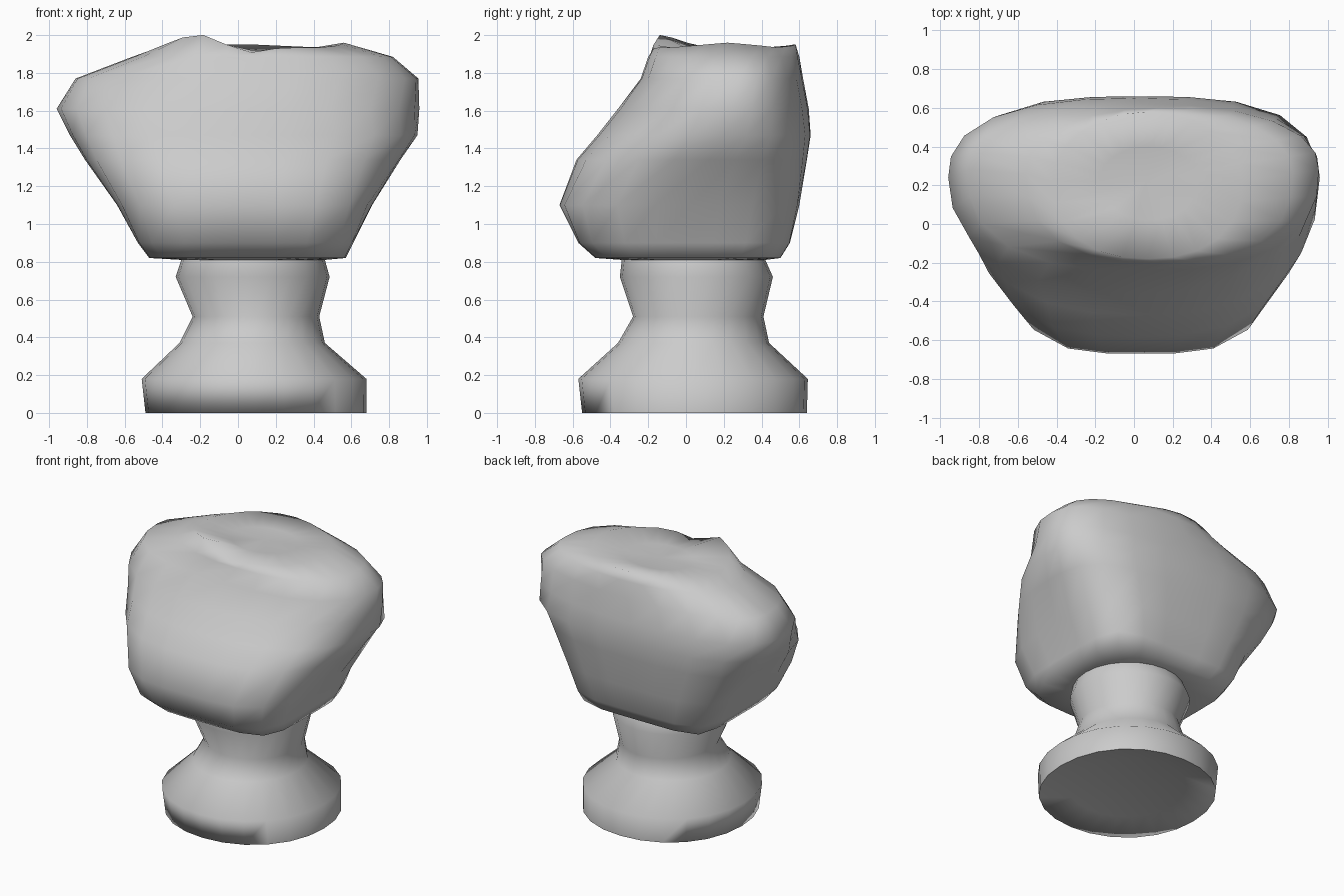
import bpy, bmesh, math

if "Cube" in bpy.data.objects:
    bpy.data.objects.remove(bpy.data.objects["Cube"])

SEG = 24


def section(x0, x1, y0, y1, yw, nf, nb, z):
    """Closed outline: widest at y = yw, separate roundness for front and back."""
    xc, pts = (x0 + x1) / 2, []
    for i in range(SEG):
        a = 2 * math.pi * i / SEG
        c, s = math.cos(a), math.sin(a)
        n = nb if s >= 0 else nf
        r = (abs(c) ** n + abs(s) ** n) ** (-1 / n)
        pts.append([xc + (x1 - x0) / 2 * c * r,
                    yw + ((y1 - yw) if s >= 0 else (yw - y0)) * s * r, z])
    return pts


def loft(name, sections, cap_start=None, cap_end=None, angle=100):
    bm = bmesh.new()
    rings = [[bm.verts.new(p) for p in sec] for sec in sections]
    for a, b in zip(rings, rings[1:]):
        for i in range(SEG):
            j = (i + 1) % SEG
            bm.faces.new((a[i], a[j], b[j], b[i]))
    for ring, cap in ((rings[0], cap_start), (rings[-1], cap_end)):
        if cap:
            tip = bm.verts.new(cap)
            for i in range(SEG):
                bm.faces.new((ring[i], ring[(i + 1) % SEG], tip))
    bmesh.ops.recalc_face_normals(bm, faces=bm.faces)
    mesh = bpy.data.meshes.new(name)
    bm.to_mesh(mesh)
    bm.free()
    obj = bpy.data.objects.new(name, mesh)
    bpy.context.collection.objects.link(obj)
    bpy.ops.object.select_all(action='DESELECT')
    obj.select_set(True)
    bpy.context.view_layer.objects.active = obj
    bpy.ops.object.shade_smooth_by_angle(angle=math.radians(angle))
    return obj


# Pedestal: round foot, waist and flared neck, hollow underneath
neck = (-0.30, 0.46, -0.34, 0.42, 0.04, 2, 2, 0.81)
foot = [
    (-0.30, 0.48, -0.36, 0.45, 0.04, 2, 2, 0.05),
    (-0.49, 0.68, -0.55, 0.64, 0.04, 2.1, 2.1, 0.0),
    (-0.51, 0.68, -0.57, 0.645, 0.04, 2.1, 2.1, 0.18),
    (-0.31, 0.46, -0.36, 0.44, 0.04, 2, 2, 0.37),
    (-0.24, 0.43, -0.28, 0.41, 0.05, 2, 2, 0.51),
    (-0.33, 0.485, -0.35, 0.46, 0.04, 2, 2, 0.72),
    neck,
]
loft("pedestal", [section(*p) for p in foot], cap_start=(0.09, 0.04, 0.06))

# Body: lumpy bowl, boxy low down, growing rounder and leaning back at the top
body = [
    neck,
    (-0.47, 0.57, -0.48, 0.50, 0.00, 5.0, 7.0, 0.82),
    (-0.53, 0.61, -0.57, 0.55, 0.00, 5.0, 6.0, 0.90),
    (-0.64, 0.71, -0.67, 0.60, 0.02, 3.5, 4.5, 1.10),
    (-0.81, 0.86, -0.58, 0.64, 0.12, 2.7, 3.4, 1.34),
    (-0.89, 0.95, -0.47, 0.66, 0.20, 2.4, 2.9, 1.47),
    (-0.96, 0.96, -0.36, 0.65, 0.24, 2.2, 2.5, 1.61),
    (-0.86, 0.955, -0.24, 0.62, 0.28, 2.6, 2.3, 1.77),
    (-0.56, 0.82, -0.20, 0.60, 0.26, 2.5, 2.1, 1.885),
]
sections = [section(*p) for p in body]

# Uneven crown: peak at front left, bump at right, high back edge, shallow dip
crown = section(-0.42, 0.56, -0.18, 0.58, 0.22, 2.3, 2.0, 1.935)
for p in crown:
    def near(x, y, reach):
        return max(0, 1 - math.hypot(p[0] - x, p[1] - y) / reach)
    p[2] += 0.075 * near(-0.22, -0.13, 0.3) + 0.025 * near(0.56, 0.22, 0.3)
    p[2] += 0.018 * near(0.02, 0.58, 0.4) - 0.035 * near(0.03, -0.18, 0.2)
sections.append(crown)
sections.append(section(-0.18, 0.33, 0.02, 0.40, 0.22, 2, 2, 1.92))
loft("body", sections, cap_end=(0.06, 0.22, 1.92))
